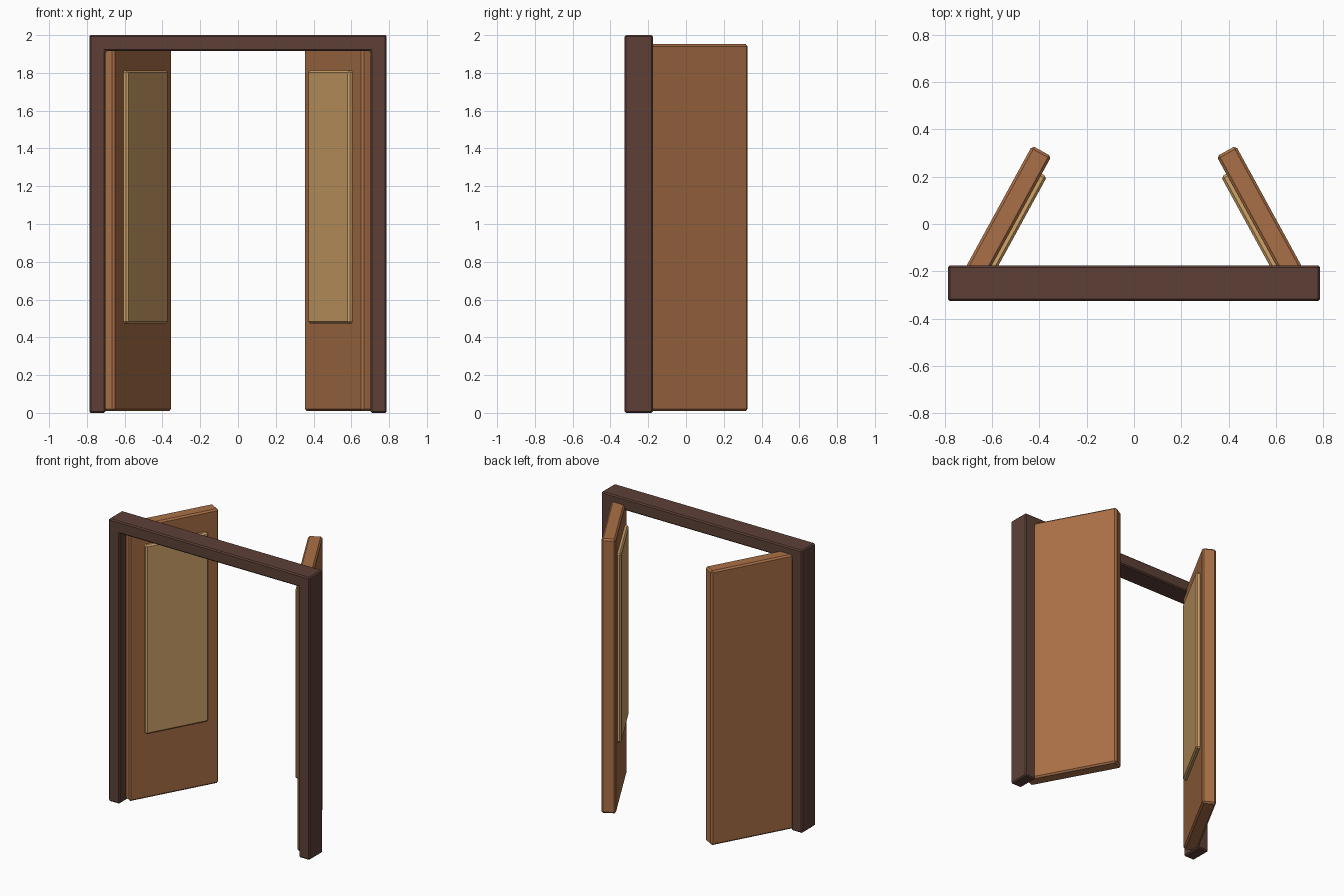
import bpy, bmesh
from math import pi
from mathutils import Matrix

cube = bpy.data.objects.get("Cube")
if cube:
    bpy.data.objects.remove(cube, do_unlink=True)


def material(name, rgb):
    linear = [((c / 255 + 0.055) / 1.055) ** 2.4 for c in rgb]
    m = bpy.data.materials.new(name)
    m.use_nodes = True
    m.diffuse_color = (*linear, 1)
    m.node_tree.nodes["Principled BSDF"].inputs["Base Color"].default_value = (*linear, 1)
    return m


dark_wood = material("dark wood", (93, 64, 55))
door_wood = material("door wood", (170, 112, 71))
panel_wood = material("light panel", (208, 162, 104))


def finish(name, bm, mat, bevel):
    bmesh.ops.recalc_face_normals(bm, faces=bm.faces)
    mesh = bpy.data.meshes.new(name)
    bm.to_mesh(mesh)
    bm.free()
    mesh.materials.append(mat)
    ob = bpy.data.objects.new(name, mesh)
    bpy.context.collection.objects.link(ob)
    mod = ob.modifiers.new("Edge bevel", "BEVEL")
    mod.width = bevel
    mod.segments = 1
    return ob


def box(name, low, high, mat, bevel):
    bm = bmesh.new()
    size = [b - a for a, b in zip(low, high)]
    centre = [(a + b) / 2 for a, b in zip(low, high)]
    bmesh.ops.create_cube(bm, size=1, matrix=Matrix.Translation(centre) @ Matrix.Diagonal((*size, 1)))
    return finish(name, bm, mat, bevel)


# Door frame: one portal profile extruded through its depth
OUT, IN, TOP, UNDER = 0.787, 0.702, 2.0, 1.915
FRONT, DEPTH = -0.325, 0.15
profile = [(-OUT, 0), (-OUT, TOP), (OUT, TOP), (OUT, 0), (IN, 0), (IN, UNDER), (-IN, UNDER), (-IN, 0)]
bm = bmesh.new()
face = bm.faces.new([bm.verts.new((x, FRONT, z)) for x, z in profile])
moved = bmesh.ops.extrude_face_region(bm, geom=[face])["geom"]
bmesh.ops.translate(bm, vec=(0, DEPTH, 0), verts=[v for v in moved if isinstance(v, bmesh.types.BMVert)])
finish("door_frame", bm, dark_wood, 0.008)

# Two open door leaves, each with a raised panel on its inward face
HALF, SWING = 0.0465, 0.5
for side, label in ((1, "left"), (-1, "right")):
    leaf = box(label + "_door", (0, -HALF, 0.01), (0.64, HALF, 1.952), door_wood, 0.011)
    y0, y1 = sorted((side * (HALF - 0.02), side * (HALF + 0.025)))
    panel = box(label + "_door_panel", (0.105, y0, 0.474), (0.555, y1, 1.812), panel_wood, 0.01)
    for ob in (leaf, panel):
        ob.location = (side * 0.697, -0.253, 0)
        ob.rotation_euler.z = pi / 2 + side * SWING
